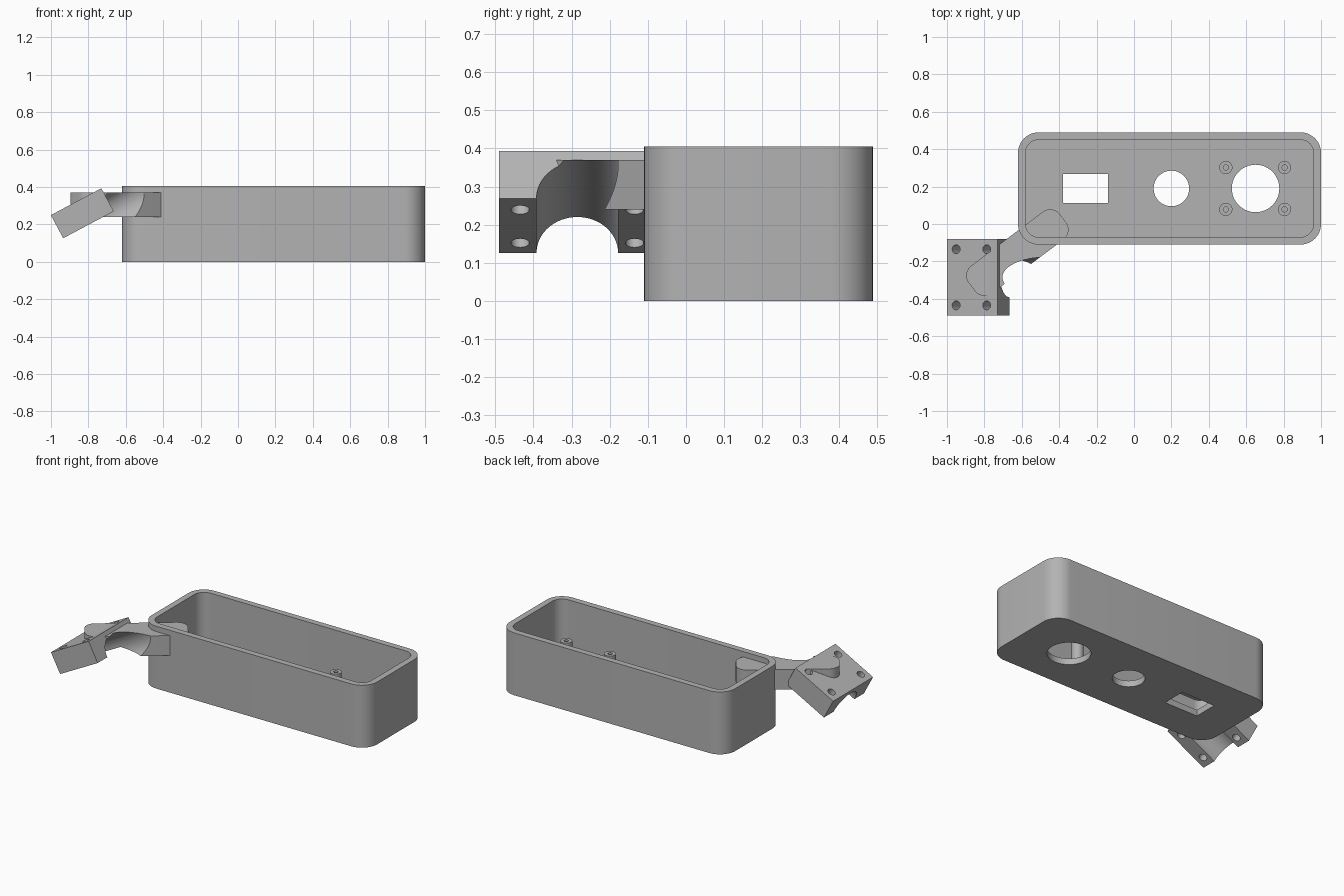
import bpy, bmesh, math
from mathutils import Matrix, Vector

old = bpy.data.objects.get("Cube")
if old:
    bpy.data.objects.remove(old, do_unlink=True)

grey = bpy.data.materials.new("plain_grey")
grey.use_nodes = True
grey.diffuse_color = (0.45, 0.45, 0.45, 1)
grey.node_tree.nodes["Principled BSDF"].inputs["Base Color"].default_value = (0.45, 0.45, 0.45, 1)


def prism(name, outline, z0, z1, matrix=Matrix()):
    """Extrude a flat outline from z0 to z1."""
    bm = bmesh.new()
    face = bm.faces.new([bm.verts.new((x, y, z0)) for x, y in outline])
    top = bmesh.ops.extrude_face_region(bm, geom=[face])
    verts = [v for v in top["geom"] if isinstance(v, bmesh.types.BMVert)]
    bmesh.ops.translate(bm, vec=(0, 0, z1 - z0), verts=verts)
    bmesh.ops.recalc_face_normals(bm, faces=bm.faces)
    bm.transform(matrix)
    mesh = bpy.data.meshes.new(name)
    bm.to_mesh(mesh)
    bm.free()
    mesh.materials.append(grey)
    obj = bpy.data.objects.new(name, mesh)
    bpy.context.collection.objects.link(obj)
    return obj


def rounded(w, d, r, cx=0, cy=0, steps=12):
    """Outline of a rectangle with rounded corners."""
    pts = []
    for k, (sx, sy) in enumerate([(1, 1), (-1, 1), (-1, -1), (1, -1)]):
        for i in range(steps + 1):
            a = math.pi / 2 * (k + i / steps)
            pts.append((cx + sx * (w / 2 - r) + r * math.cos(a),
                        cy + sy * (d / 2 - r) + r * math.sin(a)))
    return pts


def rect(w, d, cx=0, cy=0):
    return [(cx + sx * w / 2, cy + sy * d / 2) for sx, sy in [(1, 1), (-1, 1), (-1, -1), (1, -1)]]


def circle(r, cx=0, cy=0, n=48):
    return [(cx + r * math.cos(math.tau * i / n), cy + r * math.sin(math.tau * i / n)) for i in range(n)]


def cut(obj, cutters):
    """Subtract the cutters, then discard them."""
    bpy.context.view_layer.objects.active = obj
    for c in cutters:
        c.hide_render = True
        mod = obj.modifiers.new("cut", "BOOLEAN")
        mod.operation, mod.solver, mod.object = "DIFFERENCE", "EXACT", c
        bpy.ops.object.modifier_apply(modifier=mod.name)
        bpy.data.objects.remove(c, do_unlink=True)


# Open tray with panel cut-outs in the floor
CX, CY, FLOOR = 0.19, 0.19, 0.04
tray = prism("tray", rounded(1.62, 0.6, 0.11, CX, CY), 0, 0.405)
cut(tray, [
    prism("cavity", rounded(1.54, 0.52, 0.07, CX, CY), FLOOR, 0.6),
    prism("switch_hole", rect(0.24, 0.155, -0.26, CY), -0.1, 0.2),
    prism("small_hole", circle(0.095, 0.2, CY), -0.1, 0.2),
    prism("large_hole", circle(0.127, 0.65, CY), -0.1, 0.2),
])
parts = [tray]

# Screw posts around the large hole
for sx in (-1, 1):
    for sy in (-1, 1):
        x, y = 0.648 + sx * 0.157, CY + sy * 0.112
        post = prism("screw_post", circle(0.035, x, y, 32), FLOOR - 0.01, 0.22)
        cut(post, [prism("screw_hole", circle(0.014, x, y, 24), FLOOR + 0.01, 0.4)])
        parts.append(post)

# Tilted clamp block: groove along its underside, four bolt holes
tilt = Matrix.Translation((-0.8325, -0.285, 0.2595)) @ Matrix.Rotation(math.radians(-28), 4, "Y")
T = 0.07


def groove():
    along = Matrix.Translation((0, 0, -T)) @ Matrix.Rotation(math.pi / 2, 4, "Y")
    return prism("groove", circle(0.107, n=64), -0.4, 0.6, tilt @ along)


block = prism("clamp_block", rect(0.306, 0.41), -T, T, tilt)
cut(block, [groove()] + [
    prism("bolt_hole", circle(0.024, u, v, 24), -0.3, 0.3, tilt)
    for u in (-0.097, 0.088) for v in (-0.15, 0.15)])
parts.append(block)

# Arm joining the clamp to the tray, trimmed by the same groove
angle = math.radians(37)
turn = Matrix.Rotation(angle, 4, "Z")
arm = prism("arm", rounded(0.61, 0.185, 0.065, -0.59, 0.253), 0.24, 0.37, turn)
cut(arm, [groove()])
parts.append(arm)

# Smooth curved walls, keep sharp edges
bpy.ops.object.select_all(action="DESELECT")
for p in parts:
    p.select_set(True)
bpy.context.view_layer.objects.active = tray
bpy.ops.object.shade_smooth_by_angle(angle=math.radians(30))
